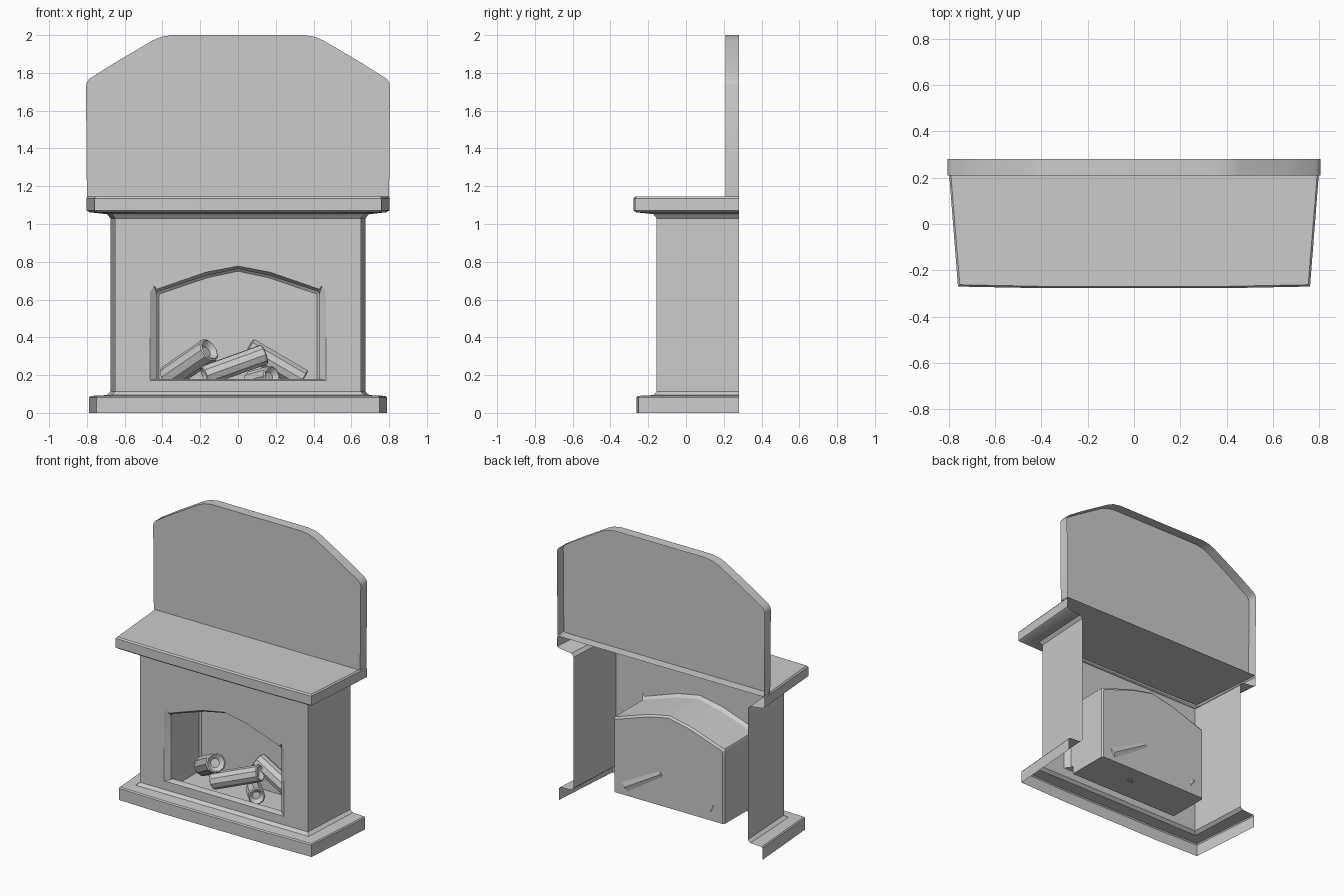
import bpy, bmesh, math
from mathutils import Vector

if "Cube" in bpy.data.objects:
    bpy.data.objects.remove(bpy.data.objects["Cube"])


def make(name, verts, faces, flip=False):
    me = bpy.data.meshes.new(name)
    me.from_pydata(verts, [], faces)
    ob = bpy.data.objects.new(name, me)
    bpy.context.collection.objects.link(ob)
    bm = bmesh.new()
    bm.from_mesh(me)
    bmesh.ops.remove_doubles(bm, verts=bm.verts, dist=0.0005)
    bmesh.ops.recalc_face_normals(bm, faces=bm.faces)
    if flip:
        bmesh.ops.reverse_faces(bm, faces=bm.faces)
    bm.to_mesh(me)
    bm.free()
    bpy.ops.object.select_all(action='DESELECT')
    ob.select_set(True)
    bpy.context.view_layer.objects.active = ob
    bpy.ops.object.shade_smooth_by_angle(angle=math.radians(32))
    return ob


def loft(rings, closed, skip=()):
    """Quads between successive rings; skip holds (ring, segment) pairs left open."""
    n = len(rings[0])
    verts = [p for r in rings for p in r]
    faces = []
    for i in range(len(rings) - 1):
        for j in range(n if closed else n - 1):
            if (i, j) not in skip:
                k = (j + 1) % n
                faces.append((i*n + j, i*n + k, (i+1)*n + k, (i+1)*n + j))
    return verts, faces


def mirrored(half):
    """Close a right-hand outline that starts and ends on x = 0."""
    return half + [(-x, z) for x, z in reversed(half[1:-1])]


BACK, FRONT = 0.28, -0.155

# Surround: plinth, body and mantel as one U-shaped shell, open at the back
levels = [  # z, half width at front, half width at back, front y, bow
    (0.0, .748, .788, -.252, .010), (.082, .748, .788, -.252, .010),
    (.090, .742, .782, -.245, .010), (.094, .672, .695, -.175, 0),
    (.112, .650, .675, FRONT, 0), (1.030, .650, .675, FRONT, 0),
    (1.052, .668, .693, -.173, 0), (1.062, .745, .785, -.258, .007),
    (1.072, .760, .803, -.270, .007), (1.136, .760, .803, -.270, .007),
    (1.146, .752, .796, -.262, .007)]


def u_row(z, wf, wb, yf, bow):
    return [(-wb, BACK, z), (-wf, yf, z), (-.4, yf - bow, z),
            (.4, yf - bow, z), (wf, yf, z), (wb, BACK, z)]


verts, faces = loft([u_row(*l) for l in levels], False, {(4, 1), (4, 2), (4, 3)})
top = len(verts) - 6
faces.append(tuple(range(top, top + 6)))            # mantel shelf
make("surround", verts, faces)

# Front panel halves around the arched opening
outer = [(0, .172), (.465, .172), (.465, .64), (.445, .675), (.43, .655),
         (.17, .745), (0, .777)]
inner = [(0, .180), (.43, .180), (.43, .60), (.43, .63), (.425, .642),
         (.165, .728), (0, .762)]
border = [(0, 1.03), (.65, 1.03), (.65, .112), (0, .112)]
for side, s in (("right", 1), ("left", -1)):
    loop = [(s * x, FRONT, z) for x, z in outer + border]
    ob = make("front_panel_" + side, loop, [tuple(range(len(loop)))])
    if ob.data.polygons[0].normal.y > 0:
        ob.data.flip_normals()

# Firebox: bevelled frame, sill, sunken floor, arched roof and back wall
sunk = [(x, .12 if z < .3 else z) for x, z in inner]
rear = [(x * .975, z - .012 if z > .3 else z) for x, z in sunk]
rings = [[(x, y, z) for x, z in mirrored(h)] for y, h in (
    (FRONT, outer), (-.130, inner), (-.110, inner), (-.108, sunk),
    (.180, sunk), (.192, rear))]
verts, faces = loft(rings, True)
n = len(rings[0])
faces.append(tuple(range(len(verts) - n, len(verts))))
make("firebox", verts, faces, flip=True)

# Overmantel: clipped-corner panel with a rim, open at the back
half = [(0, 1.146), (.800, 1.146), (.805, 1.735), (.800, 1.752), (.785, 1.770),
        (.65, 1.855), (.455, 1.970), (.410, 1.990), (.350, 2.0), (0, 2.0)]
outline = mirrored(half)
n = len(outline)
verts, faces = loft([[(x, y, z) for x, z in outline] for y in (.21, BACK)], True,
                    {(0, 0), (0, n - 1)})
faces.append(tuple(range(n)))
make("overmantel", verts, faces)


# Logs with dished ends
def log(name, a, b, r, sides=10):
    a, b = Vector(a), Vector(b)
    axis = (b - a).normalized()
    rot = axis.to_track_quat('Z', 'Y')
    length = (b - a).length
    rings = []
    for d, k in ((.025, .45), (0, .86), (.006, 1), (length - .006, 1),
                 (length, .86), (length - .025, .45)):
        rings.append([tuple(a + rot @ Vector((
            k * r * math.cos(2 * math.pi * i / sides),
            k * r * math.sin(2 * math.pi * i / sides), d))) for i in range(sides)])
    verts, faces = loft(rings, True)
    faces.append(tuple(range(sides)))
    faces.append(tuple(range(len(verts) - sides, len(verts))))
    make(name, verts, faces)


log("log_left", (-.37, .15, .185), (-.15, -.03, .335), .066)
log("log_middle", (-.18, -.02, .195), (.14, .05, .31), .056)
log("log_right", (.055, .14, .345), (.345, .145, .175), .058)
log("log_front", (.07, .08, .165), (.18, -.05, .195), .056)
